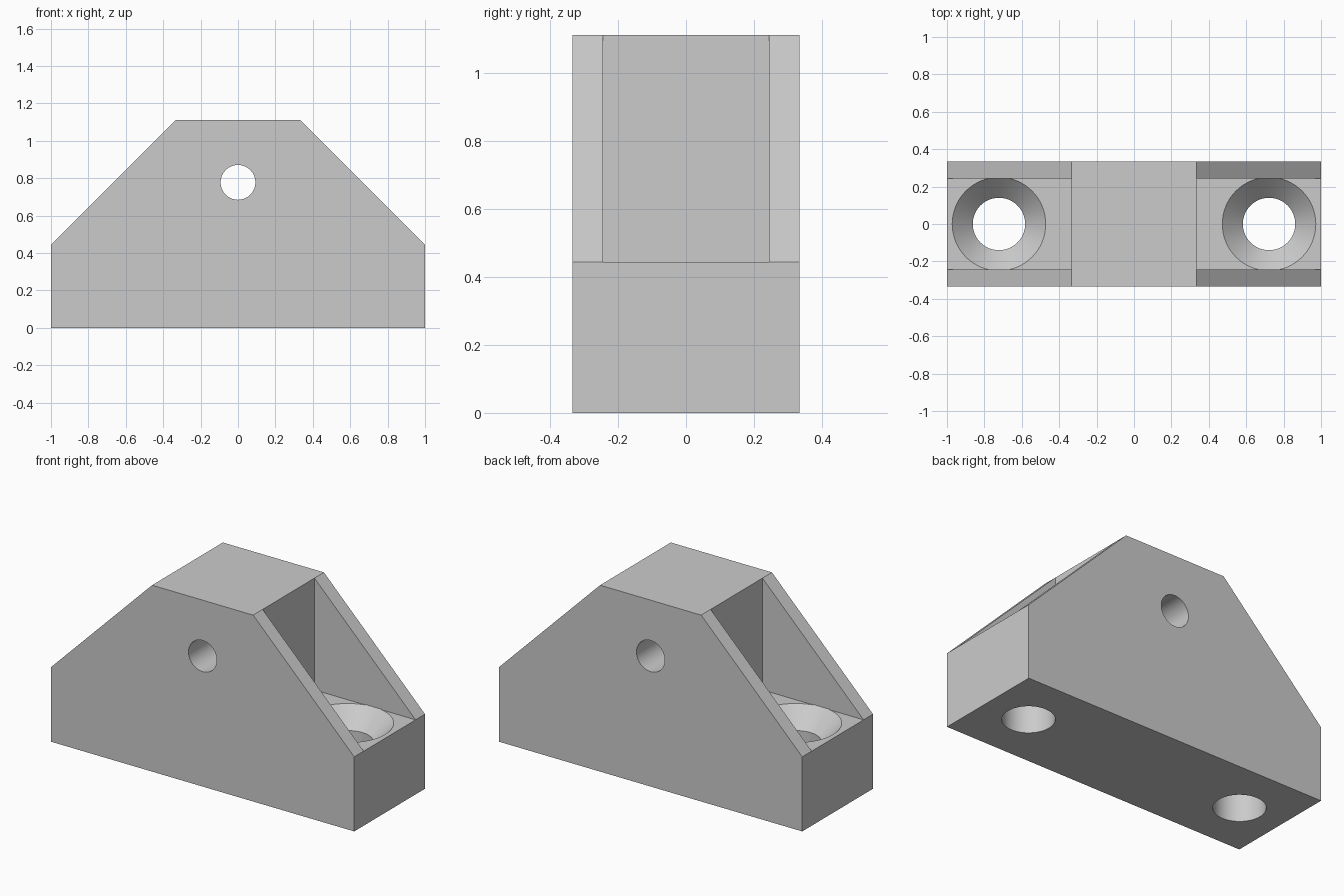
import bpy
import bmesh
import math
from mathutils import Matrix

cube = bpy.data.objects.get("Cube")
if cube:
    bpy.data.objects.remove(cube, do_unlink=True)

HALF_DEPTH = 1 / 3
TOP_HALF = 1 / 3
HEIGHT = 10 / 9
BASE = 4 / 9            # height of the pocket floors
POCKET_HALF = 0.2444    # half width between the side walls
SCREW_X = 0.722
SCREW_R, SINK_R = 0.14, 0.25

grey = bpy.data.materials.new("light grey")
grey.use_nodes = True
colour = (0.6, 0.6, 0.6, 1)
grey.diffuse_color = colour
grey.node_tree.nodes["Principled BSDF"].inputs["Base Color"].default_value = colour


def make_object(name, bm):
    bmesh.ops.recalc_face_normals(bm, faces=bm.faces)
    mesh = bpy.data.meshes.new(name)
    bm.to_mesh(mesh)
    bm.free()
    mesh.materials.append(grey)
    obj = bpy.data.objects.new(name, mesh)
    bpy.context.collection.objects.link(obj)
    return obj


def prism(name, outline, half_depth):
    """Extrude an x-z outline along y, centred on y = 0."""
    bm = bmesh.new()
    face = bm.faces.new([bm.verts.new((x, -half_depth, z)) for x, z in outline])
    new = bmesh.ops.extrude_face_region(bm, geom=[face])["geom"]
    moved = [v for v in new if isinstance(v, bmesh.types.BMVert)]
    bmesh.ops.translate(bm, verts=moved, vec=(0, 2 * half_depth, 0))
    return make_object(name, bm)


def turned(name, profile, matrix, sides=64):
    """Closed solid of revolution from (radius, height) pairs."""
    bm = bmesh.new()
    rings = []
    for r, z in profile:
        angles = [2 * math.pi * i / sides for i in range(sides)]
        rings.append([bm.verts.new((r * math.cos(a), r * math.sin(a), z)) for a in angles])
    for low, high in zip(rings, rings[1:]):
        for i in range(sides):
            j = (i + 1) % sides
            bm.faces.new((low[i], low[j], high[j], high[i]))
    bm.faces.new(rings[0])
    bm.faces.new(rings[-1])
    bm.transform(matrix)
    return make_object(name, bm)


# Solid bracket with sloping shoulders
bracket = prism("bracket_body", [(-1, 0), (1, 0), (1, BASE), (TOP_HALF, HEIGHT),
                                 (-TOP_HALF, HEIGHT), (-1, BASE)], HALF_DEPTH)

# Pockets between the side walls, and countersunk screw holes
cutters = []
lip = 0.003
for side, s in (("left", 1), ("right", -1)):
    cutters.append(prism(side + "_pocket_cutter",
                         [(s * TOP_HALF, BASE), (s * 1.2, BASE),
                          (s * 1.2, 1.3), (s * TOP_HALF, 1.3)], POCKET_HALF))
    cutters.append(turned(side + "_screw_cutter",
                          [(SCREW_R, -0.1), (SCREW_R, BASE - SINK_R + SCREW_R),
                           (SINK_R + lip, BASE + lip)],
                          Matrix.Translation((s * SCREW_X, 0, 0))))

# Cross hole from front to back
cutters.append(turned("cross_hole_cutter", [(0.093, -0.5), (0.093, 0.5)],
                      Matrix.Translation((0, 0, 0.778)) @ Matrix.Rotation(math.pi / 2, 4, "X")))

for cutter in cutters:
    cutter.hide_render = True
    mod = bracket.modifiers.new(cutter.name, "BOOLEAN")
    mod.operation = "DIFFERENCE"
    mod.solver = "EXACT"
    mod.object = cutter

# Bake the cuts and discard the cutters
depsgraph = bpy.context.evaluated_depsgraph_get()
result = bpy.data.meshes.new_from_object(bracket.evaluated_get(depsgraph))
bracket.modifiers.clear()
bracket.data = result
for cutter in cutters:
    bpy.data.objects.remove(cutter, do_unlink=True)
result.materials.clear()
result.materials.append(grey)
for poly in result.polygons:
    poly.material_index = 0

# Smooth hole walls, sharp edges elsewhere
bpy.ops.object.select_all(action="DESELECT")
bracket.select_set(True)
bpy.context.view_layer.objects.active = bracket
bpy.ops.object.shade_smooth_by_angle(angle=math.radians(30))
